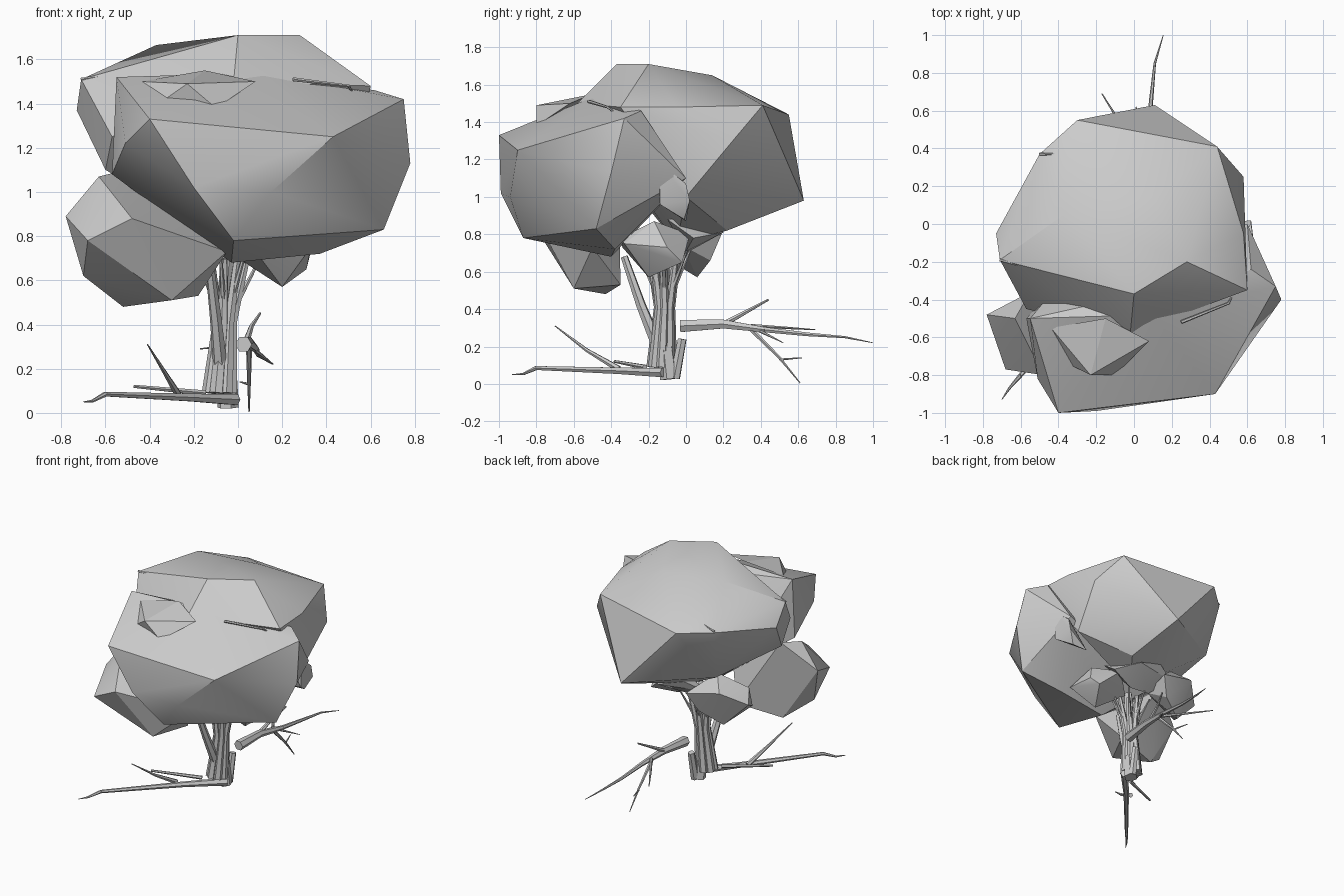
import bpy, bmesh, math, random
from mathutils import Vector

if "Cube" in bpy.data.objects:
    bpy.data.objects.remove(bpy.data.objects["Cube"], do_unlink=True)

random.seed(4)

# One neutral grey for the whole tree
grey = bpy.data.materials.new("plain_grey")
grey.use_nodes = True
colour = (.6, .6, .6, 1)
grey.diffuse_color = colour
grey.node_tree.nodes["Principled BSDF"].inputs["Base Color"].default_value = colour


def finish(obj, angle):
    """Give the object its colour and shade it smooth below an edge angle."""
    obj.data.materials.clear()
    obj.data.materials.append(grey)
    bpy.ops.object.select_all(action='DESELECT')
    obj.select_set(True)
    bpy.context.view_layer.objects.active = obj
    bpy.ops.object.shade_smooth_by_angle(angle=math.radians(angle))
    return obj


def clump(name, corners, angle=28):
    """Faceted leaf mass: a convex skin stretched over a few corner points."""
    bm = bmesh.new()
    verts = [bm.verts.new(corner) for corner in corners]
    result = bmesh.ops.convex_hull(bm, input=verts)
    loose = [item for item in result["geom_interior"] if isinstance(item, bmesh.types.BMVert)]
    bmesh.ops.delete(bm, geom=loose, context='VERTS')
    bmesh.ops.recalc_face_normals(bm, faces=bm.faces)
    mesh = bpy.data.meshes.new(name)
    bm.to_mesh(mesh)
    bm.free()
    obj = bpy.data.objects.new(name, mesh)
    bpy.context.collection.objects.link(obj)
    return finish(obj, angle)


def limb(name, start_radius, end_radius, path):
    """Tapered branch following a path."""
    curve = bpy.data.curves.new(name, 'CURVE')
    curve.dimensions = '3D'
    curve.bevel_depth = 1
    curve.bevel_resolution = 1
    curve.use_fill_caps = True
    spline = curve.splines.new('POLY')
    spline.points.add(len(path) - 1)
    for index, (point, place) in enumerate(zip(spline.points, path)):
        blend = index / (len(path) - 1)
        point.co = (*place, 1)
        point.radius = start_radius + (end_radius - start_radius) * blend
    obj = bpy.data.objects.new(name, curve)
    bpy.context.collection.objects.link(obj)
    bpy.ops.object.select_all(action='DESELECT')
    obj.select_set(True)
    bpy.context.view_layer.objects.active = obj
    bpy.ops.object.convert(target='MESH')
    return finish(bpy.context.object, 35)


# Large leaf masses of the crown
clump("front_crown", [
    (-.4, -1, 1.33), (-.2, -.99, 1.02), (.43, -.9, 1.25), (.15, -.94, 1),
    (.75, -.33, 1.42), (.78, -.4, 1.13), (.66, -.48, .83), (.37, -.38, .72),
    (-.02, -.87, .78), (-.03, -.4, .68), (-.55, -.5, 1.52), (-.51, -.82, 1.22),
    (-.57, -.5, 1.08), (.1, -.48, 1.54), (.62, -.24, 1.46), (.6, 0, 1.1),
    (-.3, -.2, .9)])

clump("rear_crown", [
    (-.71, -.19, 1.51), (-.73, -.05, 1.37), (-.37, -.16, 1.61), (0, -.37, 1.71),
    (-.37, .05, 1.665), (.28, -.2, 1.71), (.1, .14, 1.65), (.6, -.35, 1.48),
    (.44, .41, 1.49), (.58, .25, 1.3), (-.5, .37, 1.43), (-.3, .55, 1.44),
    (.11, .63, .98), (-.6, -.3, 1.1), (-.45, .28, 1.04), (0, -.05, .75),
    (.2, .22, .82), (-.02, -.58, 1.5), (.53, 0, 1), (.58, -.05, 1.48),
    (-.57, -.45, 1.25)])

# Lower side clumps
clump("side_clump", [
    (-.78, -.48, .89), (-.63, -.5, 1.07), (-.55, -.36, 1.09), (-.68, -.77, .78),
    (-.48, -.8, .88), (-.4, -.4, 1), (-.05, -.5, .73), (-.18, -.35, .53),
    (-.52, -.43, .48), (-.3, -.6, .51), (-.7, -.55, .62)])
clump("left_under_clump", [
    (0, -.1, .7), (.08, -.34, .73), (.2, -.2, .57), (.31, -.02, .65),
    (.33, -.1, .73), (.33, -.33, .75), (.26, -.17, .87), (.14, .02, .8),
    (.28, -.35, .78)])
clump("right_under_clump", [
    (-.55, .03, .76), (-.4, .17, .86), (-.13, .19, .8), (-.36, .06, .57),
    (-.2, .13, .66), (-.14, -.02, .74), (-.48, -.12, .68), (-.5, -.05, .85),
    (-.3, .05, .95)])
clump("back_under_clump", [
    (-.25, .12, .82), (.1, .2, .81), (.22, .04, .78), (0, .13, .89),
    (.03, 0, .71), (-.12, .02, .71), (-.1, .18, .88), (.2, -.1, .88)])
clump("left_spur", [
    (.5, -.15, 1.2), (.63, -.14, .96), (.62, .02, .98), (.45, 0, .87),
    (.57, -.01, .88), (.64, -.14, 1.18), (.62, 0, 1.07)])
clump("top_ridge", [
    (-.44, -.55, 1.5), (-.23, -.8, 1.49), (-.1, -.8, 1.38), (.08, -.62, 1.5),
    (-.33, -.75, 1.42), (-.15, -.5, 1.55)], 10)

# Trunk made of bundled strands that fan out into the crown
base = Vector((-.085, -.13, .09))
for index in range(7):
    turn = math.tau * index / 7
    out = Vector((math.cos(turn), math.sin(turn), 0))
    height = random.uniform(.66, .78)
    foot = base + out * .05
    waist = base + out * .033 + Vector((.025, .015, .32))
    tip = base + out * .08 + Vector((.04, .01, height - .1))
    limb("trunk_strand", .034, .016, [foot, waist, tip])
    # Thin fork leaving each strand
    side = tip + out * .08 + Vector((0, 0, .05))
    limb("trunk_fork", .014, .005, [waist.lerp(tip, .3), side])

limb("trunk_core", .05, .03, [base, base + Vector((.04, .01, .65))])
limb("trunk_foot", .05, .045, [(-.045, -.09, .025), (-.05, -.11, .2)])
limb("trunk_stub", .03, .025, [(-.035, -.06, .03), (-.03, -.02, .24)])
limb("front_limb", .034, .02, [(-.08, -.15, .2), (-.1, -.24, .42), (-.13, -.33, .68)])

# Low branch near the ground
limb("low_branch", .028, .012, [(-.01, -.12, .06), (-.22, -.35, .07), (-.6, -.8, .085)])
limb("low_branch_tip", .012, .002, [(-.6, -.8, .085), (-.66, -.87, .053), (-.7, -.93, .05)])
limb("low_upright_twig", .018, .003, [(-.27, -.36, .08), (-.33, -.53, .18), (-.41, -.7, .31)])
limb("low_side_twig", .014, .008, [(-.15, -.22, .09), (-.47, -.38, .12)])

# Raised branch at the back
limb("back_branch", .038, .016, [(.025, -.03, .31), (.045, .2, .32), (.08, .42, .29)])
limb("back_branch_tip", .016, .002, [
    (.08, .42, .29), (.09, .65, .265), (.11, .85, .25), (.155, 1, .22)])
limb("back_upper_twig", .016, .006, [(.04, .22, .33), (.06, .33, .39), (.1, .44, .45)])
limb("back_drooping_twig", .014, .003, [(.05, .34, .3), (.05, .5, .14), (.05, .61, .005)])
limb("back_droop_fork", .007, .003, [(.05, .5, .13), (.01, .62, .14)])
limb("back_right_twig", .012, .003, [(.05, .35, .31), (-.07, .53, .3), (-.17, .69, .29)])
limb("back_left_twig", .01, .002, [(.07, .38, .29), (.16, .52, .22)])

# Bare twigs poking from the crown
limb("crown_twig", .01, .004, [(.25, -.52, 1.51), (.5, -.42, 1.48), (.52, -.38, 1.45)])
limb("crown_twig", .008, .002, [(-.71, -.19, 1.51), (-.33, -.3, 1.57)])
limb("crown_twig", .008, .002, [(-.5, .37, 1.44), (-.35, .37, 1.49)])
